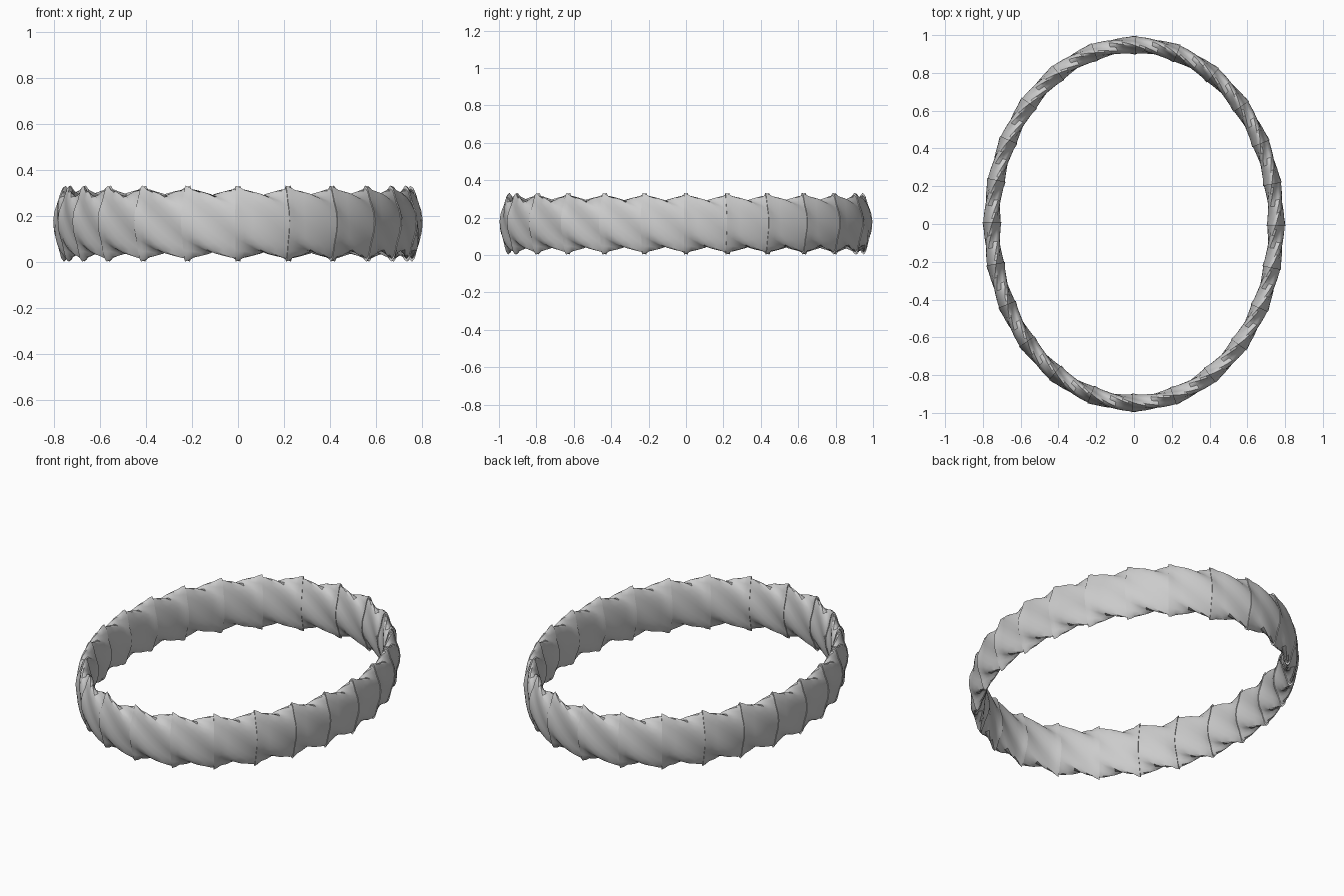
import bpy, bmesh
from math import sin, cos, pi, hypot

if "Cube" in bpy.data.objects:
    bpy.data.objects.remove(bpy.data.objects["Cube"])

COUNT = 24            # twisted links round the oval
A, B = 0.752, 0.947   # half axes of the oval centre line
ZC = 0.167            # height of the centre line
HALF_T, HALF_H = 0.045, 0.149   # half thickness and half height of a link
SIDES = 24

# equal-length spacing round the oval
STEPS = 2880
acc = [0.0]
for i in range(STEPS):
    t0, t1 = 2 * pi * i / STEPS, 2 * pi * (i + 1) / STEPS
    acc.append(acc[-1] + hypot(A * (cos(t1) - cos(t0)), B * (sin(t1) - sin(t0))))


def angle_at(f):
    turns, f = divmod(f, 1.0)
    want = f * acc[-1]
    lo, hi = 0, STEPS
    while hi - lo > 1:
        mid = (lo + hi) // 2
        if acc[mid] <= want:
            lo = mid
        else:
            hi = mid
    part = (want - acc[lo]) / (acc[hi] - acc[lo])
    return 2 * pi * (turns + (lo + part) / STEPS)


def section(bm, f, turn, flare):
    """Four-lobed cross-section at fraction f of the oval."""
    t = angle_at(f)
    nx, ny = B * cos(t), A * sin(t)
    n = hypot(nx, ny)
    nx, ny = nx / n, ny / n
    ring = []
    for k in range(SIDES):
        a = 2 * pi * k / SIDES
        r = (0.9 + 0.1 * cos(4 * a)) * flare
        out = HALF_T * r * cos(a + turn)
        up = HALF_H * r * sin(a + turn)
        ring.append(bm.verts.new((A * cos(t) + nx * out, B * sin(t) + ny * out, ZC + up)))
    return ring


bm = bmesh.new()
# each link makes a quarter twist and has a raised, capped start
profile = [(-0.05, 1.11), (0.04, 1.06), (0.12, 1.0), (0.27, 1.0), (0.42, 1.0),
           (0.57, 1.0), (0.72, 1.0), (0.87, 1.01), (1.0, 1.03)]
for s in range(COUNT):
    rings = [section(bm, (s + u) / COUNT, -pi / 2 * u, fl) for u, fl in profile]
    for r0, r1 in zip(rings, rings[1:]):
        for k in range(SIDES):
            j = (k + 1) % SIDES
            bm.faces.new((r0[k], r0[j], r1[j], r1[k]))
    bm.faces.new(rings[0][::-1])
    bm.faces.new(rings[-1])
bmesh.ops.recalc_face_normals(bm, faces=bm.faces[:])
mesh = bpy.data.meshes.new("twisted_oval_band")
bm.to_mesh(mesh)
bm.free()
band = bpy.data.objects.new("twisted_oval_band", mesh)
bpy.context.collection.objects.link(band)
bpy.context.view_layer.objects.active = band
band.select_set(True)
bpy.ops.object.shade_smooth_by_angle(angle=0.6)
